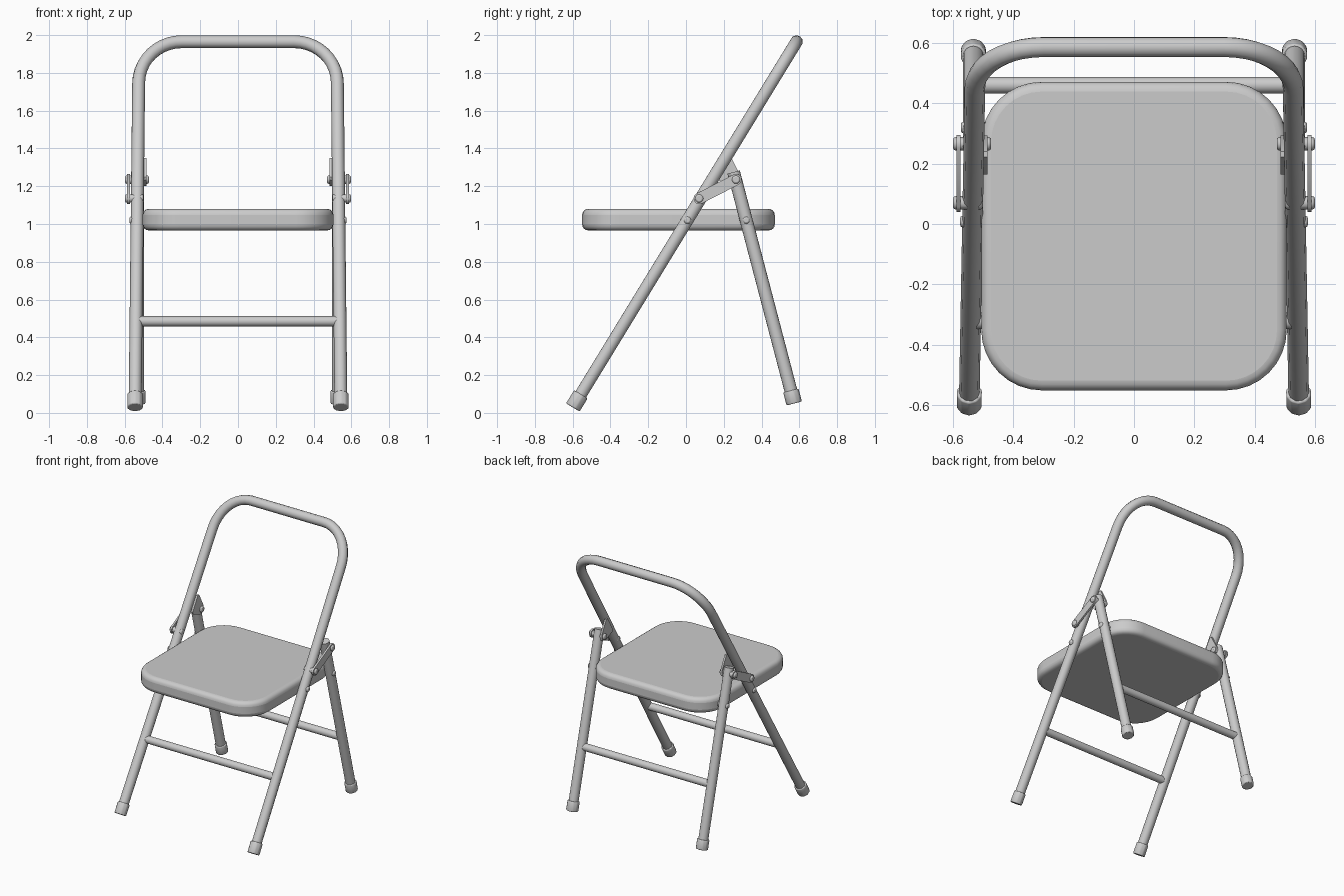
import bpy, bmesh, math
from mathutils import Vector

if "Cube" in bpy.data.objects:
    bpy.data.objects.remove(bpy.data.objects["Cube"])


def finish(obj, angle=40):
    bpy.ops.object.select_all(action='DESELECT')
    obj.select_set(True)
    bpy.context.view_layer.objects.active = obj
    bpy.ops.object.shade_smooth_by_angle(angle=math.radians(angle))


def rod(name, a, b, r, sides=16, bevel=0.0):
    a, b = Vector(a), Vector(b)
    d = b - a
    bpy.ops.mesh.primitive_cylinder_add(vertices=sides, radius=r, depth=d.length, location=(a + b) / 2)
    o = bpy.context.object
    o.name = name
    o.rotation_euler = d.to_track_quat('Z', 'Y').to_euler()
    if bevel:
        m = o.modifiers.new("round", 'BEVEL')
        m.width, m.segments = bevel, 2
    finish(o)
    return o


def tube(name, pts, r):
    cu = bpy.data.curves.new(name, 'CURVE')
    cu.dimensions = '3D'
    cu.bevel_depth, cu.bevel_resolution, cu.use_fill_caps = r, 3, True
    s = cu.splines.new('POLY')
    s.points.add(len(pts) - 1)
    for p, c in zip(s.points, pts):
        p.co = (*c, 1)
    o = bpy.data.objects.new(name, cu)
    bpy.context.collection.objects.link(o)
    bpy.ops.object.select_all(action='DESELECT')
    o.select_set(True)
    bpy.context.view_layer.objects.active = o
    bpy.ops.object.convert(target='MESH')
    finish(bpy.context.object)


def prism(name, pts, offset, bevel=0.0, segments=3):
    bm = bmesh.new()
    f = bm.faces.new([bm.verts.new(p) for p in pts])
    new = bmesh.ops.extrude_face_region(bm, geom=[f])['geom']
    bmesh.ops.translate(bm, vec=offset, verts=[v for v in new if isinstance(v, bmesh.types.BMVert)])
    bmesh.ops.recalc_face_normals(bm, faces=bm.faces)
    me = bpy.data.meshes.new(name)
    bm.to_mesh(me)
    bm.free()
    o = bpy.data.objects.new(name, me)
    bpy.context.collection.objects.link(o)
    if bevel:
        m = o.modifiers.new("round", 'BEVEL')
        m.width, m.segments, m.angle_limit = bevel, segments, math.radians(50)
    finish(o)


# Leg centre lines, s is the side sign
def front(s, z):
    t = (z - 0.029) / 1.936
    return Vector((s * (0.545 - 0.022 * t), -0.599 + 1.184 * t, z))


def rear(s, z):
    return Vector((s * 0.531, 0.573 - 0.262 * (z - 0.05), z))


# Bent front frame: legs and backrest in one tube
half = []
for i in range(11):
    a = math.radians(90) * i / 10
    p = front(1, 1.745 + 0.22 * math.sin(a))
    p.x = 0.298 + 0.228 * math.cos(a)
    half.append(p)
half = [front(1, 0.05)] + half
tube("front_frame", half + [Vector((-p.x, p.y, p.z)) for p in reversed(half)], 0.034)

# Seat cushion with rounded corners
outline = []
cr = 0.2
for k, (cx, cy) in enumerate([(0.305, 0.27), (-0.305, 0.27), (-0.305, -0.35), (0.305, -0.35)]):
    for i in range(9):
        a = math.radians(90) * (k + i / 8)
        outline.append((cx + cr * math.cos(a), cy + cr * math.sin(a), 0.966))
prism("seat", outline, (0, 0, 0.114), 0.032, 4)

# Cross bars
rod("front_cross_bar", front(-1, 0.485), front(1, 0.485), 0.027)
rod("rear_cross_bar", rear(-1, 0.485), rear(1, 0.485), 0.027)

for s, side in ((1, "right"), (-1, "left")):
    # Rear legs and rubber feet
    rod("rear_leg_" + side, rear(s, 0.06), rear(s, 1.275), 0.034)
    rod("front_foot_" + side, front(s, 0.029), front(s, 0.098), 0.043, 10, 0.006)
    rod("rear_foot_" + side, rear(s, 0.05), rear(s, 0.118), 0.043, 10, 0.006)

    # Folding link on the outside
    a, b = Vector((0.07, 1.135)), Vector((0.265, 1.235))
    base = math.atan2(b.y - a.y, b.x - a.x)
    pts = []
    for c, start in ((b, -90), (a, 90)):
        for i in range(7):
            t = base + math.radians(start + 30 * i)
            pts.append((s * 0.573, c.x + 0.03 * math.cos(t), c.y + 0.03 * math.sin(t)))
    prism("folding_link_" + side, pts, (s * 0.014, 0, 0))

    # Triangular hinge bracket on the inside
    tri = [(0.24, 1.35), (0.222, 1.35), (0.163, 1.25), (0.17, 1.232),
           (0.25, 1.2), (0.285, 1.21), (0.292, 1.25)]
    prism("hinge_bracket_" + side, [(s * 0.485, y, z) for y, z in tri], (s * 0.014, 0, 0))

    # Pins joining link, legs and seat
    for name, y, z, x0, x1, r in (
            ("link_pin", 0.07, 1.135, 0.5, 0.598, 0.022),
            ("hinge_pin", 0.265, 1.235, 0.472, 0.598, 0.022),
            ("seat_front_pin", 0.008, 1.02, 0.45, 0.575, 0.019),
            ("seat_rear_pin", 0.319, 1.02, 0.45, 0.572, 0.019)):
        rod(name + "_" + side, (s * x0, y, z), (s * x1, y, z), r, 12, 0.008)
